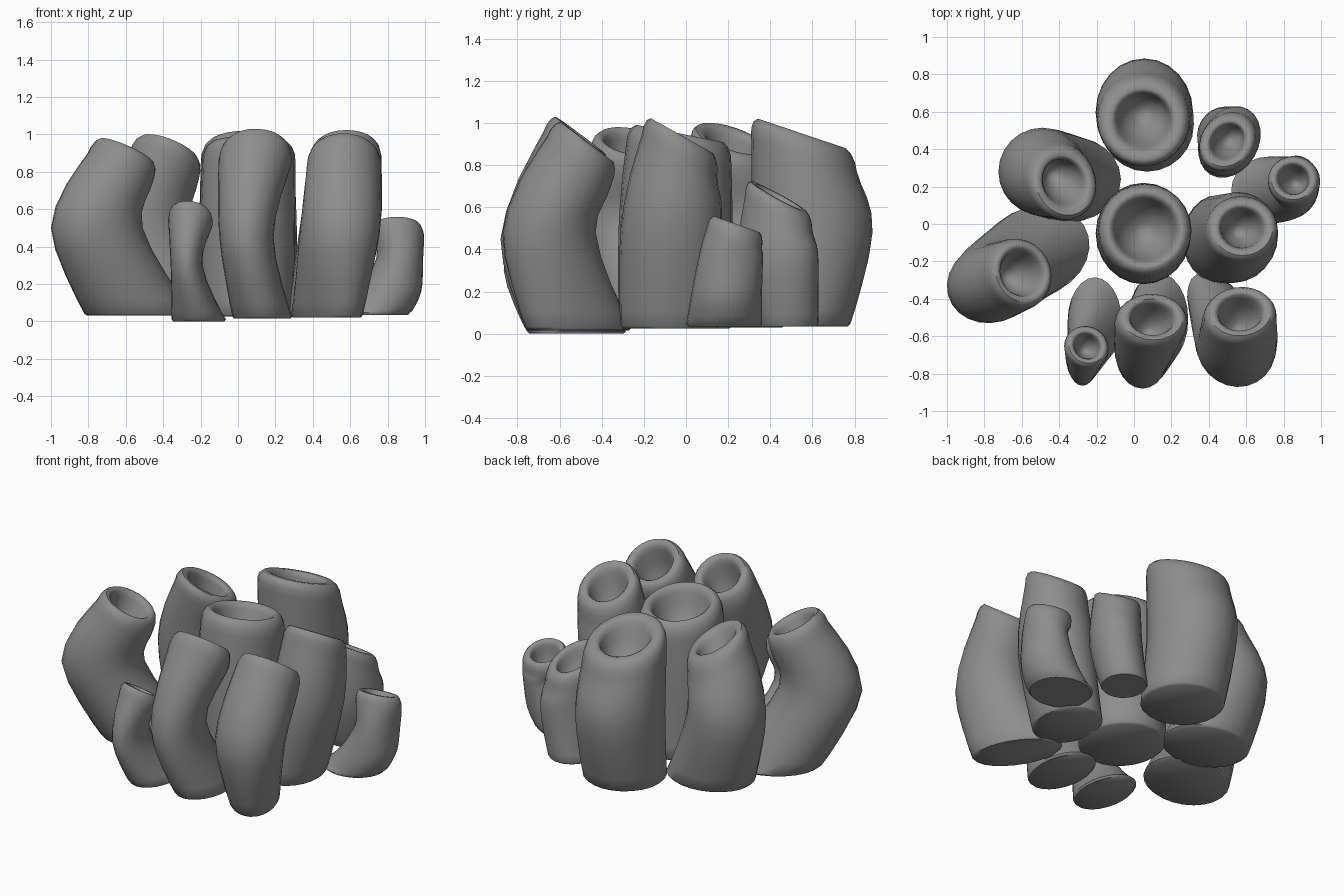
import bpy, bmesh, math
from mathutils import Vector

if "Cube" in bpy.data.objects:
    bpy.data.objects.remove(bpy.data.objects["Cube"])

SIDES = 24
STEPS = 4
GREY = bpy.data.materials.new("dark_grey")
GREY.diffuse_color = (.27, .27, .27, 1)
GREY.use_nodes = True
GREY.node_tree.nodes["Principled BSDF"].inputs["Base Color"].default_value = GREY.diffuse_color


def ring(bm, c, n, rx, ry, rot):
    """Ellipse of vertices around c, lying in the plane with normal n."""
    n = n.normalized()
    ax = Vector((math.cos(rot), math.sin(rot), 0))
    u = (ax - n * ax.dot(n)).normalized()
    v = n.cross(u)
    out = []
    for i in range(SIDES):
        a = math.tau * i / SIDES - rot
        out.append(bm.verts.new(c + u * rx * math.cos(a) + v * ry * math.sin(a)))
    return out


def spline(p0, p1, p2, p3, t):
    return [0.5 * (2 * b + (c - a) * t + (2 * a - 5 * b + 4 * c - d) * t * t
                   + (3 * b - a - 3 * c + d) * t ** 3)
            for a, b, c, d in zip(p0, p1, p2, p3)]


def tube(name, stations, normal, rot=0, mouth=0.58):
    """stations: (x, y, z, rx, ry) from base to rim; normal: direction the mouth faces;
    mouth: hollow size relative to the rim."""
    n = Vector(normal).normalized()
    up = Vector((0, 0, 1))
    rot = math.radians(rot)
    x, y, z, rx, ry = stations[-1]
    size = min(1, rx / 0.2)
    crest = Vector((x, y, z))
    axis = (crest - Vector(stations[-2][:3])).normalized()
    shoulder = crest - axis * 0.1 * size
    path = list(stations[:-1]) + [(*shoulder, rx, ry)]
    path = [path[0]] + path + [path[-1]]
    bm = bmesh.new()

    # rounded base edge
    b = Vector(path[0][:3])
    loops = [ring(bm, b, up, path[0][3] * 0.95, path[0][4] * 0.95, rot)]

    # outer wall, turning towards the mouth in the last stretch
    last = len(path) - 3
    for s in range(last):
        for k in range(STEPS):
            t = k / STEPS
            q = spline(*path[s:s + 4], t)
            d = up.lerp(n, t * t * (3 - 2 * t)) if s == last - 1 else up
            lift = up * (0.012 if s == 0 and k == 0 else 0)
            loops.append(ring(bm, Vector(q[:3]) + lift, d, q[3], q[4], rot))

    # rounded lip and tapering hollow
    for f, h in ((1, -0.1), (0.98, -0.055), (0.92, -0.02), (0.83, 0), (mouth + .12, 0),
                 (mouth + .05, -0.012), (mouth, -0.04), (mouth * .9, -0.1),
                 (mouth * .7, -0.17), (mouth * .35, -0.23)):
        loops.append(ring(bm, crest + axis * h * size, n, rx * f, ry * f, rot))
    for l0, l1 in zip(loops, loops[1:]):
        for i in range(SIDES):
            j = (i + 1) % SIDES
            bm.faces.new((l0[i], l0[j], l1[j], l1[i]))
    bm.faces.new(loops[0][::-1])
    tip = bm.verts.new(crest - axis * 0.26 * size)
    for i in range(SIDES):
        bm.faces.new((loops[-1][i], loops[-1][(i + 1) % SIDES], tip))
    bmesh.ops.recalc_face_normals(bm, faces=bm.faces)

    me = bpy.data.meshes.new(name)
    bm.to_mesh(me)
    bm.free()
    me.materials.append(GREY)
    ob = bpy.data.objects.new(name, me)
    bpy.context.collection.objects.link(ob)
    bpy.ops.object.select_all(action='DESELECT')
    ob.select_set(True)
    bpy.context.view_layer.objects.active = ob
    bpy.ops.object.shade_smooth_by_angle(angle=math.radians(50))


# centre and back tubes
tube("tube_centre", [(.05, -.05, .025, .25, .27), (.05, -.05, .5, .255, .27),
                     (.06, -.03, .95, .25, .255)], (0, .2, 1), mouth=.66)
tube("tube_back", [(.07, .53, .035, .25, .25), (.055, .6, .48, .26, .285),
                   (.05, .55, .95, .25, .265)], (0, .32, .95))
tube("tube_back_left", [(-.35, .24, .03, .28, .23), (-.49, .28, .5, .235, .235),
                        (-.37, .22, .92, .2, .22)], (.35, .3, .88))
tube("tube_back_right_small", [(.48, .48, .035, .14, .15), (.51, .44, .33, .155, .2),
                               (.5, .44, .65, .145, .19)], (.1, .45, .87), -30)

# side tubes
tube("tube_left", [(-.53, -.15, .03, .3, .24), (-.755, -.31, .5, .25, .215),
                   (-.595, -.26, .91, .19, .195)], (.4, .18, .88), 22, mouth=.62)
tube("tube_right", [(.45, -.08, .025, .19, .235), (.545, -.07, .5, .215, .24),
                    (.58, -.02, .94, .195, .205)], (0, .48, .86))
tube("tube_far_right_small", [(.72, .18, .035, .2, .18), (.81, .19, .16, .17, .17),
                              (.865, .21, .34, .125, .155), (.85, .24, .52, .14, .14)],
     (0, .33, .93))

# front tubes
tube("tube_front_right", [(.475, -.51, .02, .15, .28), (.545, -.65, .48, .21, .225),
                          (.57, -.47, .91, .2, .19)], (0, .6, .8), 30)
tube("tube_front", [(.13, -.51, .015, .16, .25), (.045, -.68, .45, .145, .2),
                    (.1, -.5, .94, .195, .18)], (.03, .6, .8))
tube("tube_front_left_small", [(-.21, -.52, .0, .145, .235), (-.275, -.71, .3, .085, .155),
                               (-.25, -.65, .59, .12, .13)], (.15, .48, .85))
